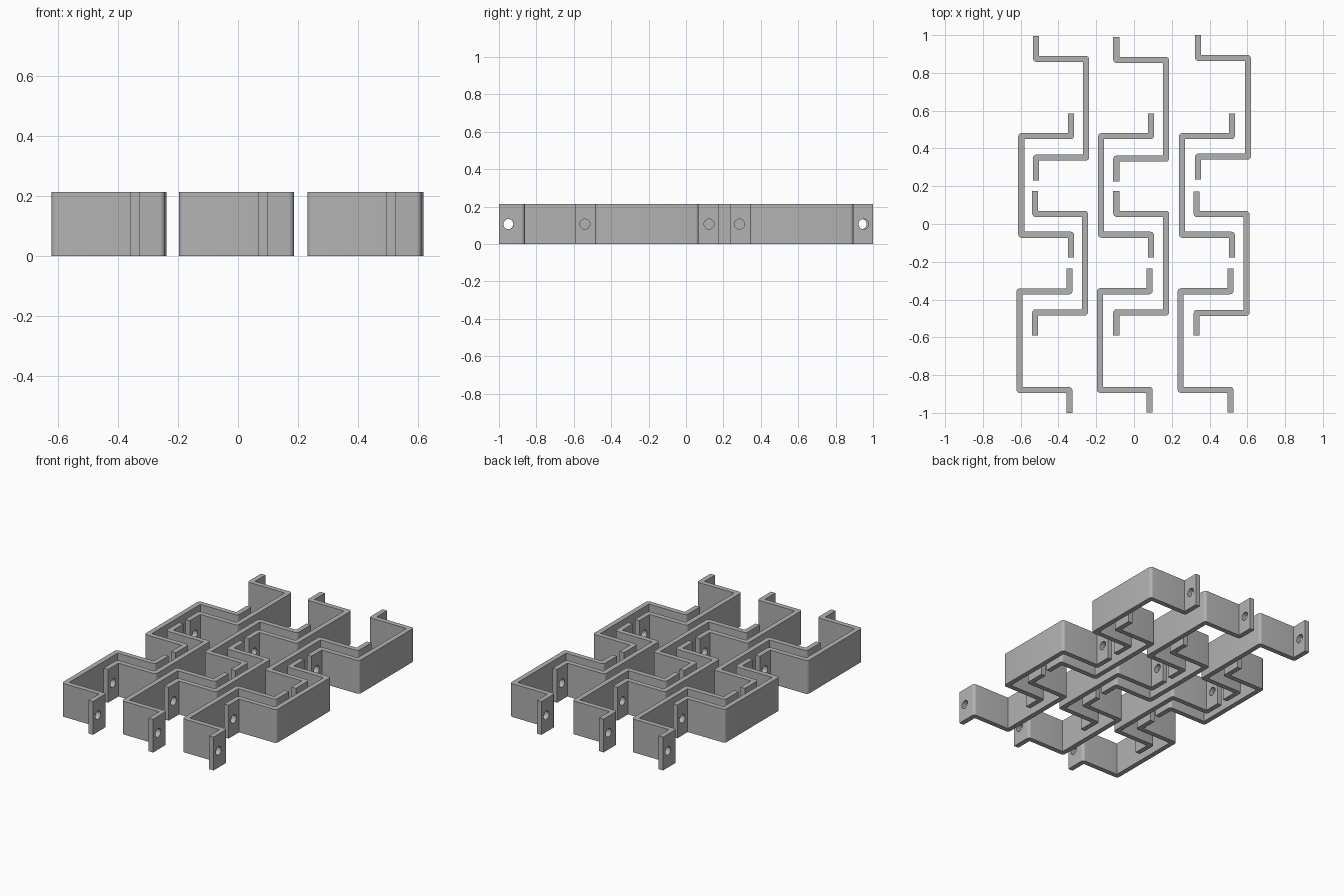
import bpy, bmesh, math

if "Cube" in bpy.data.objects:
    bpy.data.objects.remove(bpy.data.objects["Cube"])

T, DEPTH, HEIGHT = 0.032, 0.296, 0.213   # sheet thickness, bracket depth, height
HALF, FLANGE, R = 0.382, 0.277, 0.018    # half length, flange outer offset, bend radius
HOLE_R, HOLE_IN = 0.027, 0.05            # hole radius, distance from the tab end

steel = bpy.data.materials.new("grey steel")
steel.diffuse_color = (0.45, 0.45, 0.45, 1)
steel.use_nodes = True
steel.node_tree.nodes["Principled BSDF"].inputs["Base Color"].default_value = steel.diffuse_color


def rounded(x, y, sx, sy, start_on_x):
    """Arc replacing the outer corner (x, y); sx, sy point into the sheet."""
    pts = []
    for i in range(6):
        a = math.pi / 2 * i / 5
        if not start_on_x:
            a = math.pi / 2 - a
        pts.append((x + sx * R * (1 - math.sin(a)), y + sy * R * (1 - math.cos(a))))
    return pts


# Half of the hat-shaped profile (y > 0), web outer face at x = 0
half = rounded(0, FLANGE, -1, -1, False)
half += [(T - DEPTH, FLANGE), (T - DEPTH, HALF), (-DEPTH, HALF)]
half += rounded(-DEPTH, FLANGE - T, 1, 1, False)
half += [(-T, FLANGE - T)]
outline = half + [(x, -y) for x, y in reversed(half)]

# Extrude the profile
bm = bmesh.new()
face = bm.faces.new([bm.verts.new((x, y, 0)) for x, y in outline])
ext = bmesh.ops.extrude_face_region(bm, geom=[face])
bmesh.ops.translate(bm, vec=(0, 0, HEIGHT),
                    verts=[g for g in ext["geom"] if isinstance(g, bmesh.types.BMVert)])
bmesh.ops.recalc_face_normals(bm, faces=bm.faces)
mesh = bpy.data.meshes.new("bracket_blank")
bm.to_mesh(mesh)
bm.free()
mesh.materials.append(steel)
blank = bpy.data.objects.new("bracket_blank", mesh)
bpy.context.collection.objects.link(blank)

# Drill a screw hole through each tab
cutters = []
for s in (-1, 1):
    bpy.ops.mesh.primitive_cylinder_add(
        vertices=32, radius=HOLE_R, depth=0.1, rotation=(0, math.pi / 2, 0),
        location=(T / 2 - DEPTH, s * (HALF - HOLE_IN), HEIGHT / 2))
    cutter = bpy.context.object
    cutter.name = "hole_cutter"
    cutter.hide_render = True
    cutters.append(cutter)
    mod = blank.modifiers.new("screw_hole", 'BOOLEAN')
    mod.operation, mod.object, mod.solver = 'DIFFERENCE', cutter, 'EXACT'
bpy.context.view_layer.update()
drilled = bpy.data.meshes.new_from_object(
    blank.evaluated_get(bpy.context.evaluated_depsgraph_get()))
drilled.name = "bracket"
for ob in cutters + [blank]:
    bpy.data.objects.remove(ob)

# Interlocking rows: (name, faces left, web x per column, centre y per column)
rows = [
    ("right_bracket_back", False, (-0.238, 0.186, 0.619), (0.613, 0.607, 0.618)),
    ("right_bracket_front", False, (-0.243, 0.186, 0.612), (-0.207, -0.207, -0.209)),
    ("left_bracket_back", True, (-0.613, -0.190, 0.238), (0.204, 0.204, 0.204)),
    ("left_bracket_front", True, (-0.622, -0.197, 0.231), (-0.618, -0.617, -0.617)),
]
for name, flip, xs, ys in rows:
    for i, (x, y) in enumerate(zip(xs, ys)):
        ob = bpy.data.objects.new(f"{name}_{i + 1}", drilled)
        ob.location = (x, y, 0)
        ob.rotation_euler.z = math.pi if flip else 0
        bpy.context.collection.objects.link(ob)

# Smooth the bends and hole walls, keep the sheet edges sharp
bpy.ops.object.select_all(action='DESELECT')
first = bpy.data.objects["right_bracket_back_1"]
first.select_set(True)
bpy.context.view_layer.objects.active = first
bpy.ops.object.shade_smooth_by_angle(angle=math.radians(30))
